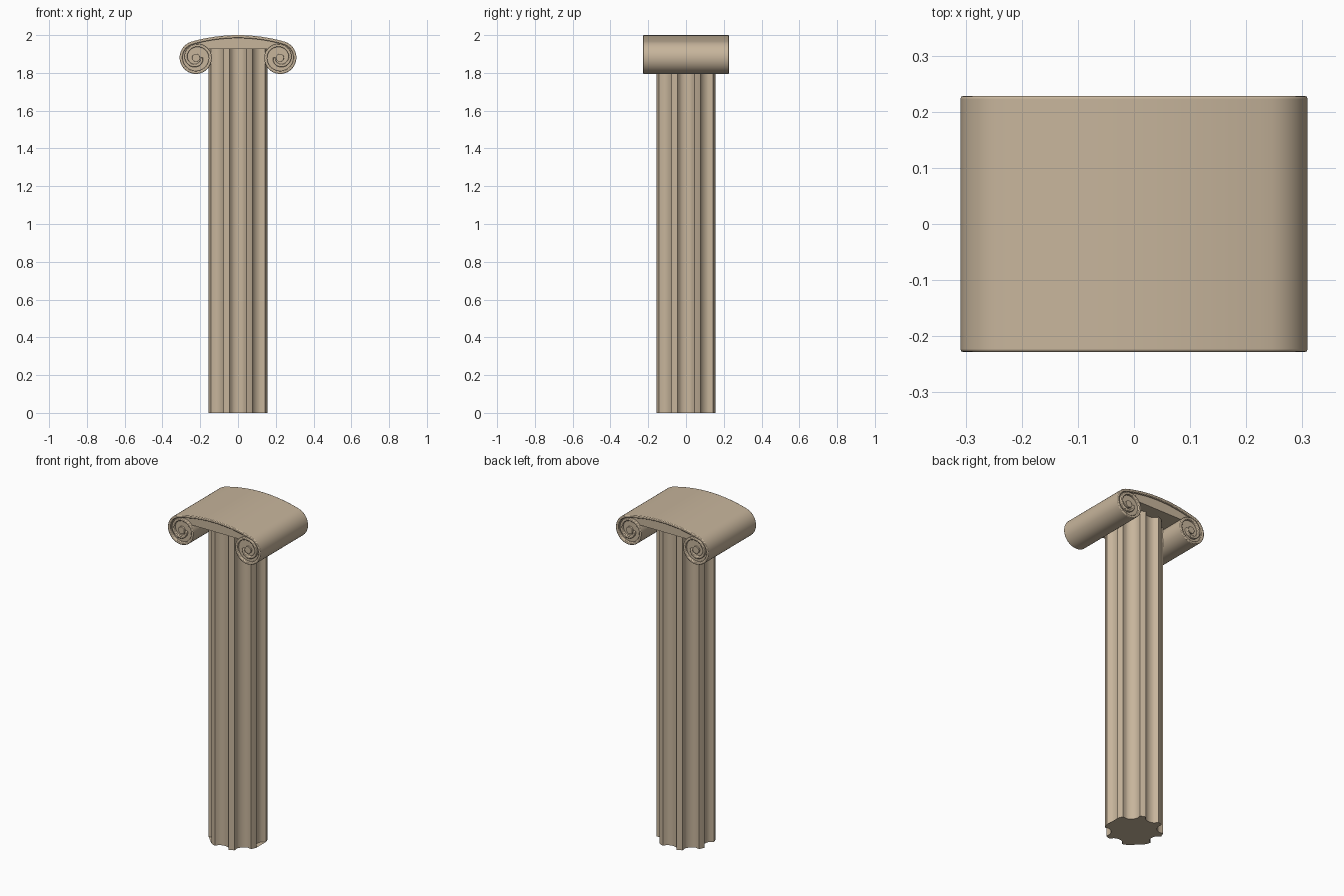
import bpy, bmesh, math

if "Cube" in bpy.data.objects:
    bpy.data.objects.remove(bpy.data.objects["Cube"])

stone = bpy.data.materials.new("warm_stone")
stone.diffuse_color = (0.57, 0.46, 0.33, 1)
stone.use_nodes = True
stone.node_tree.nodes["Principled BSDF"].inputs["Base Color"].default_value = stone.diffuse_color


def finish(name, bm, bevel=0.0, angle=35):
    bmesh.ops.recalc_face_normals(bm, faces=bm.faces)
    me = bpy.data.meshes.new(name)
    bm.to_mesh(me)
    bm.free()
    ob = bpy.data.objects.new(name, me)
    bpy.context.collection.objects.link(ob)
    me.materials.append(stone)
    bpy.context.view_layer.objects.active = ob
    ob.select_set(True)
    if bevel:
        m = ob.modifiers.new("soft_edges", 'BEVEL')
        m.width, m.segments, m.limit_method = bevel, 2, 'ANGLE'
        m.angle_limit = math.radians(50)
    bpy.ops.object.shade_smooth_by_angle(angle=math.radians(angle))
    ob.select_set(False)
    return ob


def prism(name, pts, a, b, axis, bevel=0.0):
    # extrude a closed outline along z or y
    bm = bmesh.new()
    place = (lambda p, t: (p[0], p[1], t)) if axis == 'z' else (lambda p, t: (p[0], t, p[1]))
    lo = [bm.verts.new(place(p, a)) for p in pts]
    hi = [bm.verts.new(place(p, b)) for p in pts]
    n = len(pts)
    for i in range(n):
        bm.faces.new((lo[i], lo[(i + 1) % n], hi[(i + 1) % n], hi[i]))
    caps = [bm.faces.new(lo), bm.faces.new(hi)]
    bmesh.ops.triangulate(bm, faces=caps)
    return finish(name, bm, bevel)


# fluted shaft: eight hollows, one facing each axis
R, HALF, DEPTH = 0.162, math.radians(16.5), 0.036
outline = []
for k in range(8):
    mid = k * math.pi / 4
    for i in range(11):
        t = -1 + 2 * i / 10
        r = R - DEPTH * math.sqrt(max(0, 1 - t * t)) ** 0.9
        a = mid + t * HALF
        outline.append((r * math.cos(a), r * math.sin(a)))
    a = mid + math.pi / 8
    outline.append((R * math.cos(a), R * math.sin(a)))
prism("fluted_shaft", outline, 0.0, 1.94, 'z')

# scroll geometry (right half, mirrored for the left)
CX, CZ, K = 0.222, 1.88, 0.566


def top(x, drop=0.0):
    return (x, 2.0 - drop - K * x * x)


# solid capital core, slightly recessed at front and back
right = [top(0.23 * i / 10, 0.008) for i in range(11)]
for i in range(37):
    a = math.radians(72 - 286 * i / 36)
    right.append((CX + 0.081 * math.cos(a), CZ + 0.081 * math.sin(a)))
core = right + [(-x, z) for x, z in reversed(right[1:])]
prism("capital_core", core, -0.214, 0.214, 'y')

# raised scroll band rolling into both volutes
path = [top(0.2465 * i / 12) for i in range(12)]
for i in range(73):
    deg = 620 * i / 72
    r = 0.089 - 0.006 * min(deg, 270) / 270 - 0.047 * max(0, deg - 270) / 350
    a = math.radians(74.1 - deg)
    path.append((CX + r * math.cos(a), CZ + r * math.sin(a)))
path = [(-x, z) for x, z in reversed(path[1:])] + path
bm = bmesh.new()
rings = []
for i, (x, z) in enumerate(path):
    p, q = path[max(i - 1, 0)], path[min(i + 1, len(path) - 1)]
    dx, dz = q[0] - p[0], q[1] - p[1]
    L = math.hypot(dx, dz)
    w = 0.016
    ix, iz = x + dz / L * w, z - dx / L * w
    rings.append([bm.verts.new(c) for c in ((x, -0.228, z), (x, 0.228, z),
                                            (ix, 0.228, iz), (ix, -0.228, iz))])
for s, t in zip(rings, rings[1:]):
    for j in range(4):
        bm.faces.new((s[j], s[(j + 1) % 4], t[(j + 1) % 4], t[j]))
bm.faces.new(rings[0])
bm.faces.new(rings[-1])
finish("scroll_band", bm, 0.004)

# volute eyes
for side, s in (("left", -1), ("right", 1)):
    eye = [(s * CX + 0.021 * math.cos(i * math.pi / 12),
            CZ + 0.021 * math.sin(i * math.pi / 12)) for i in range(24)]
    prism(side + "_volute_eye", eye, -0.224, 0.224, 'y', 0.004)
